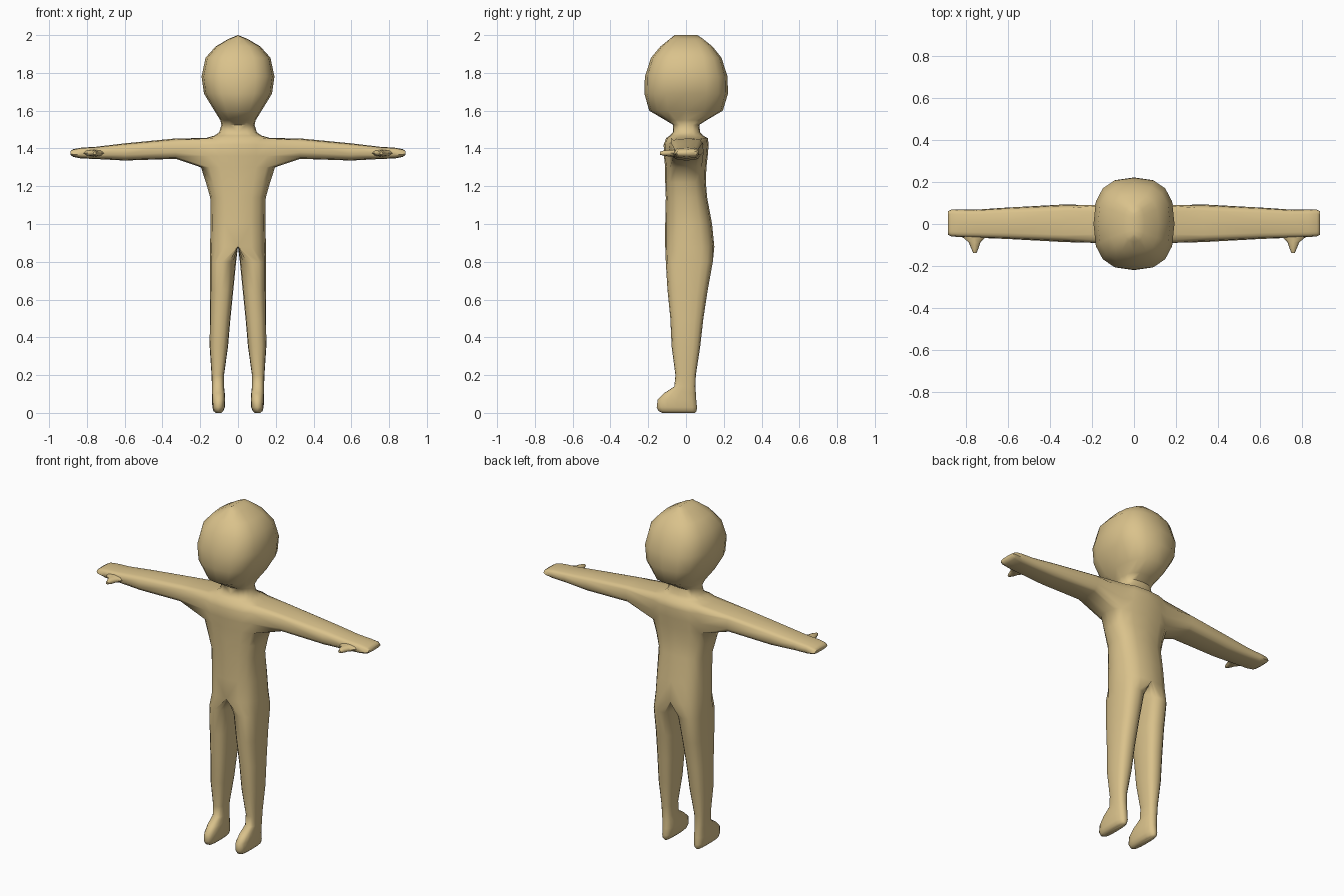
import bpy, bmesh, math

if "Cube" in bpy.data.objects:
    bpy.data.objects.remove(bpy.data.objects["Cube"])

skin = bpy.data.materials.new("tan skin")
skin.diffuse_color = (0.70, 0.54, 0.26, 1)
skin.use_nodes = True
skin.node_tree.nodes["Principled BSDF"].inputs["Base Color"].default_value = skin.diffuse_color


def sup(v, p):
    return math.copysign(abs(v) ** p, v) if abs(v) > 1e-6 else 0.0


def oval(a, cu, ru, cv, rv, p=0.75):
    """Point on a slightly squared oval."""
    return cu + ru * sup(math.cos(a), p), cv + rv * sup(math.sin(a), p)


def skin_rows(bm, a, b, closed):
    """Quads between two equally long rows of vertices."""
    n = len(a)
    for i in range(n if closed else n - 1):
        j = (i + 1) % n
        bm.faces.new((a[i], a[j], b[j], b[i]))


def finish(bm, name):
    """Clean up, mirror across the centre plane, shade smooth."""
    bmesh.ops.remove_doubles(bm, verts=bm.verts, dist=0.0005)
    bmesh.ops.recalc_face_normals(bm, faces=bm.faces)
    me = bpy.data.meshes.new(name)
    bm.to_mesh(me)
    bm.free()
    me.materials.append(skin)
    ob = bpy.data.objects.new(name, me)
    bpy.context.collection.objects.link(ob)
    ob.modifiers.new("mirror", 'MIRROR').use_clip = True
    bpy.context.view_layer.objects.active = ob
    ob.select_set(True)
    bpy.ops.object.shade_smooth_by_angle(angle=math.radians(60))
    ob.select_set(False)


SEG = 8
ANG = [-math.pi / 2 + math.pi * k / SEG for k in range(2 * SEG)]
bm = bmesh.new()

# Trunk, neck and head: z, half width, front y, back y
trunk = [
    (0.88, 0.148, -0.110, 0.150), (1.00, 0.145, -0.110, 0.138),
    (1.14, 0.147, -0.107, 0.112), (1.22, 0.170, -0.110, 0.105),
    (1.30, 0.196, -0.110, 0.108), (1.36, 0.200, -0.117, 0.115),
    (1.42, 0.200, -0.118, 0.120), (1.455, 0.170, -0.105, 0.115),
    (1.468, 0.125, -0.085, 0.090), (1.485, 0.100, -0.070, 0.075),
    (1.525, 0.088, -0.068, 0.070), (1.55, 0.094, -0.110, 0.110),
    (1.60, 0.125, -0.195, 0.195), (1.69, 0.180, -0.220, 0.222),
    (1.78, 0.193, -0.218, 0.220), (1.88, 0.172, -0.185, 0.188),
    (1.94, 0.118, -0.135, 0.140), (1.98, 0.050, -0.085, 0.090),
    (2.00, 0.000, -0.060, 0.060)]
rows = []
for z, hw, yf, yb in trunk:
    pts = [oval(a, 0, hw, (yf + yb) / 2, (yb - yf) / 2) for a in ANG[:SEG + 1]]
    rows.append([bm.verts.new((x, y, z)) for x, y in pts])
ARM_LO, ARM_HI, K0, K1 = 4, 7, 2, 6          # armhole rows and columns
for r in range(len(rows) - 1):
    if ARM_LO <= r < ARM_HI:
        skin_rows(bm, rows[r][:K0 + 1], rows[r + 1][:K0 + 1], False)
        skin_rows(bm, rows[r][K1:], rows[r + 1][K1:], False)
    else:
        skin_rows(bm, rows[r], rows[r + 1], False)

# Leg and foot: z, inner x, outer x, front y, back y
leg = [
    (0.80, 0.010, 0.147, -0.107, 0.142), (0.65, 0.025, 0.147, -0.098, 0.115),
    (0.50, 0.040, 0.149, -0.083, 0.092), (0.35, 0.053, 0.150, -0.076, 0.075),
    (0.20, 0.074, 0.140, -0.056, 0.052), (0.14, 0.074, 0.138, -0.062, 0.050),
    (0.105, 0.070, 0.138, -0.115, 0.052), (0.07, 0.068, 0.137, -0.150, 0.054),
    (0.03, 0.070, 0.136, -0.155, 0.058), (0.01, 0.078, 0.130, -0.145, 0.056),
    (0.00, 0.088, 0.118, -0.125, 0.048)]
inner = [bm.verts.new((0, 0.02 + 0.13 * math.sin(a), 0.88)) for a in ANG[SEG + 1:]]
prev = rows[0] + inner
for z, xi, xo, yf, yb in leg:
    ring = []
    for a in ANG:
        x, y = oval(a, (xi + xo) / 2, (xo - xi) / 2, (yf + yb) / 2, (yb - yf) / 2)
        ring.append(bm.verts.new((x, y, z)))
    skin_rows(bm, prev, ring, True)
    prev = ring
bm.faces.new(prev)

# Arm and hand grown from the armhole: x, low z, high z, front y, back y
arm = [
    (0.33, 1.345, 1.453, -0.088, 0.095), (0.60, 1.336, 1.427, -0.073, 0.080),
    (0.75, 1.344, 1.409, -0.067, 0.070), (0.83, 1.347, 1.404, -0.064, 0.070),
    (0.872, 1.355, 1.396, -0.060, 0.070), (0.888, 1.366, 1.386, -0.052, 0.062)]
hole = [rows[ARM_LO][k] for k in range(K0, K1)]
hole += [rows[r][K1] for r in range(ARM_LO, ARM_HI)]
hole += [rows[ARM_HI][k] for k in range(K1, K0, -1)]
hole += [rows[r][K0] for r in range(ARM_HI, ARM_LO, -1)]
turns = [math.atan2((v.co.z - 1.378) / 0.078, v.co.y / 0.09) for v in hole]
prev = hole
for x, zl, zh, yf, yb in arm:
    ring = []
    for a in turns:
        y, z = oval(a, (yf + yb) / 2, (yb - yf) / 2, (zl + zh) / 2, (zh - zl) / 2, 0.7)
        ring.append(bm.verts.new((x, y, z)))
    skin_rows(bm, prev, ring, True)
    prev = ring
bm.faces.new(prev)
finish(bm, "body")

# Thumb tapering forward from the hand: y, centre x, half width, half height
bm = bmesh.new()
prev = None
for y, cx, rx, rz in [(-0.04, 0.765, 0.070, 0.020), (-0.066, 0.762, 0.052, 0.018),
                      (-0.088, 0.760, 0.028, 0.017), (-0.115, 0.759, 0.018, 0.015),
                      (-0.138, 0.759, 0.008, 0.008)]:
    pts = [oval(math.tau * i / 8, cx, rx, 1.375, rz, 1) for i in range(8)]
    ring = [bm.verts.new((x, y, z)) for x, z in pts]
    if prev:
        skin_rows(bm, prev, ring, True)
    prev = ring
bm.faces.new(prev)
finish(bm, "thumb")
